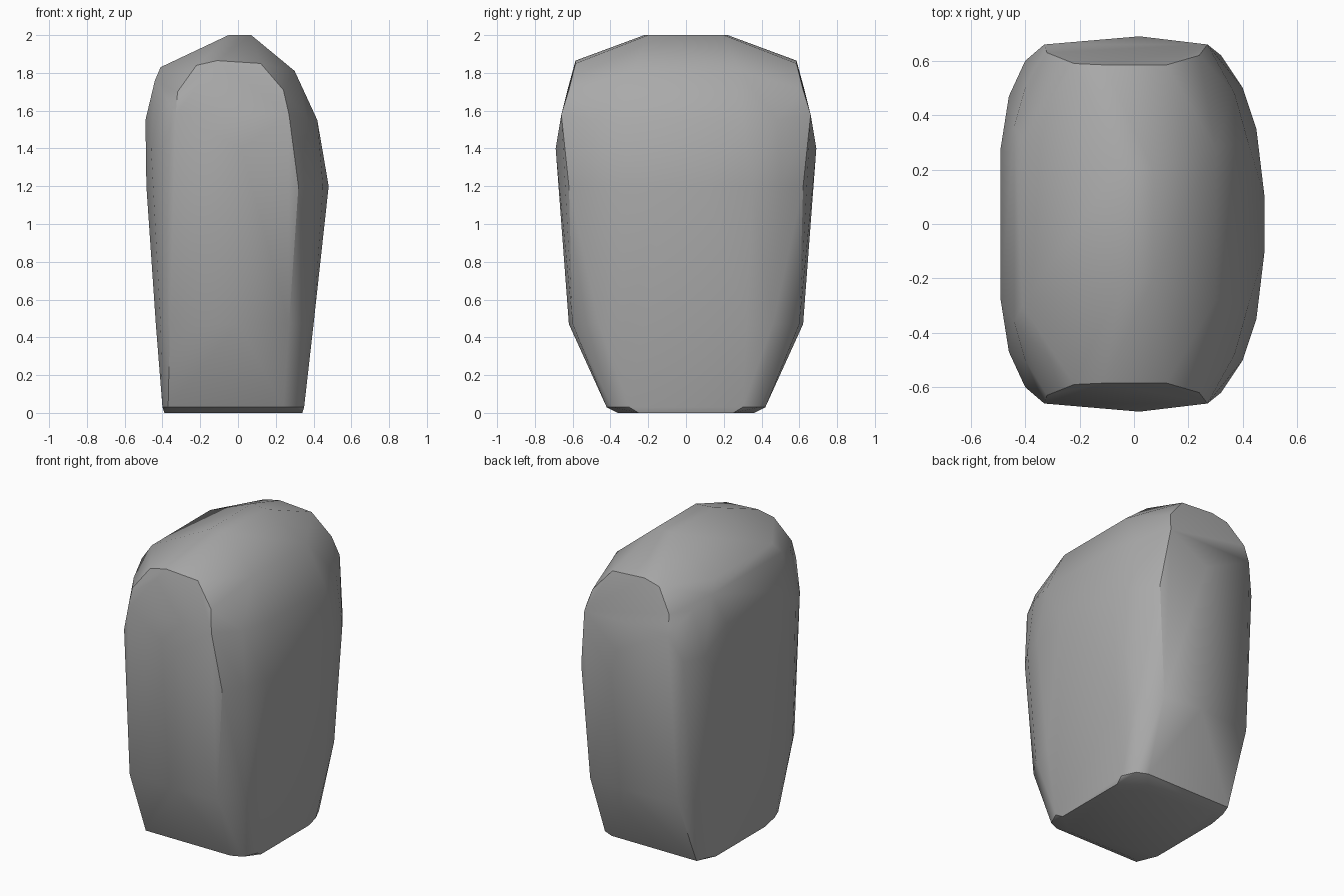
import bpy
import bmesh
import math

default_cube = bpy.data.objects.get("Cube")
if default_cube:
    bpy.data.objects.remove(default_cube, do_unlink=True)


def flat_material(name, value):
    """Create a plain grey stone material."""
    material = bpy.data.materials.new(name)
    material.use_nodes = True
    colour = (value, value, value, 1)
    material.diffuse_color = colour
    shader = material.node_tree.nodes["Principled BSDF"]
    shader.inputs["Base Color"].default_value = colour
    shader.inputs["Roughness"].default_value = 0.9
    return material


def add_section(mesh, height, half_outline):
    """Add a level outline, mirrored from the back half to the front half."""
    for x, y in half_outline:
        for side in (-1, 1):
            mesh.verts.new((x, side * y, height))


def add_corners(mesh, corners):
    """Add single facet corners on both the back and the front."""
    for x, y, z in corners:
        for side in (-1, 1):
            mesh.verts.new((x, side * y, z))


def build_stone(name, sections, corners, material):
    """Wrap the outlines in a convex skin and merge its flat facets."""
    mesh = bmesh.new()
    for height, half_outline in sections.items():
        add_section(mesh, height, half_outline)
    add_corners(mesh, corners)
    hull = bmesh.ops.convex_hull(mesh, input=mesh.verts)
    loose = set(hull["geom_interior"]) | set(hull["geom_unused"])
    loose = [item for item in loose if isinstance(item, bmesh.types.BMVert)]
    bmesh.ops.delete(mesh, geom=loose, context="VERTS")
    bmesh.ops.dissolve_limit(
        mesh, angle_limit=math.radians(1.5),
        verts=mesh.verts, edges=mesh.edges)
    bmesh.ops.recalc_face_normals(mesh, faces=mesh.faces)

    data = bpy.data.meshes.new(name)
    mesh.to_mesh(data)
    mesh.free()
    data.materials.append(material)
    stone = bpy.data.objects.new(name, data)
    bpy.context.collection.objects.link(stone)
    return stone


# Level outlines: base, chamfered foot, waist and shoulders
sections = {
    0: [(-.39, .25), (.34, .25), (-.3, .36), (.2, .36)],
    .03: [(-.4, .34), (-.37, .42), (.24, .42), (.31, .39), (.35, .3)],
    .47: [(-.435, .36), (-.41, .51), (-.36, .6), (0, .62),
          (.27, .6), (.37, .46), (.4, .32)],
    1.2: [(-.485, .28), (.48, .1), (.45, .35), (.4, .5), (.32, .62)],
    1.4: [(-.46, .47), (-.4, .6), (.02, .69)],
    1.55: [(-.49, .28), (.42, .3), (.37, .48)],
    1.58: [(-.33, .66), (.27, .66)],
}

# Rounded rim of the end facets, then the slanted crown
crown_corners = [
    (-.32, .63, 1.7), (-.22, .59, 1.84), (-.11, .585, 1.865),
    (.12, .585, 1.85), (.24, .62, 1.71),
    (-.44, .36, 1.76), (-.4, .5, 1.7), (-.41, .3, 1.83),
    (.3, .28, 1.81), (.26, .45, 1.77),
    (-.05, .22, 2), (.07, .2, 2),
]

stone_grey = flat_material("stone grey", .4)
boulder = build_stone("boulder", sections, crown_corners, stone_grey)

# Soft shading with crisp facet rims
bpy.ops.object.select_all(action="DESELECT")
boulder.select_set(True)
bpy.context.view_layer.objects.active = boulder
bpy.ops.object.shade_smooth_by_angle(angle=math.radians(32))
